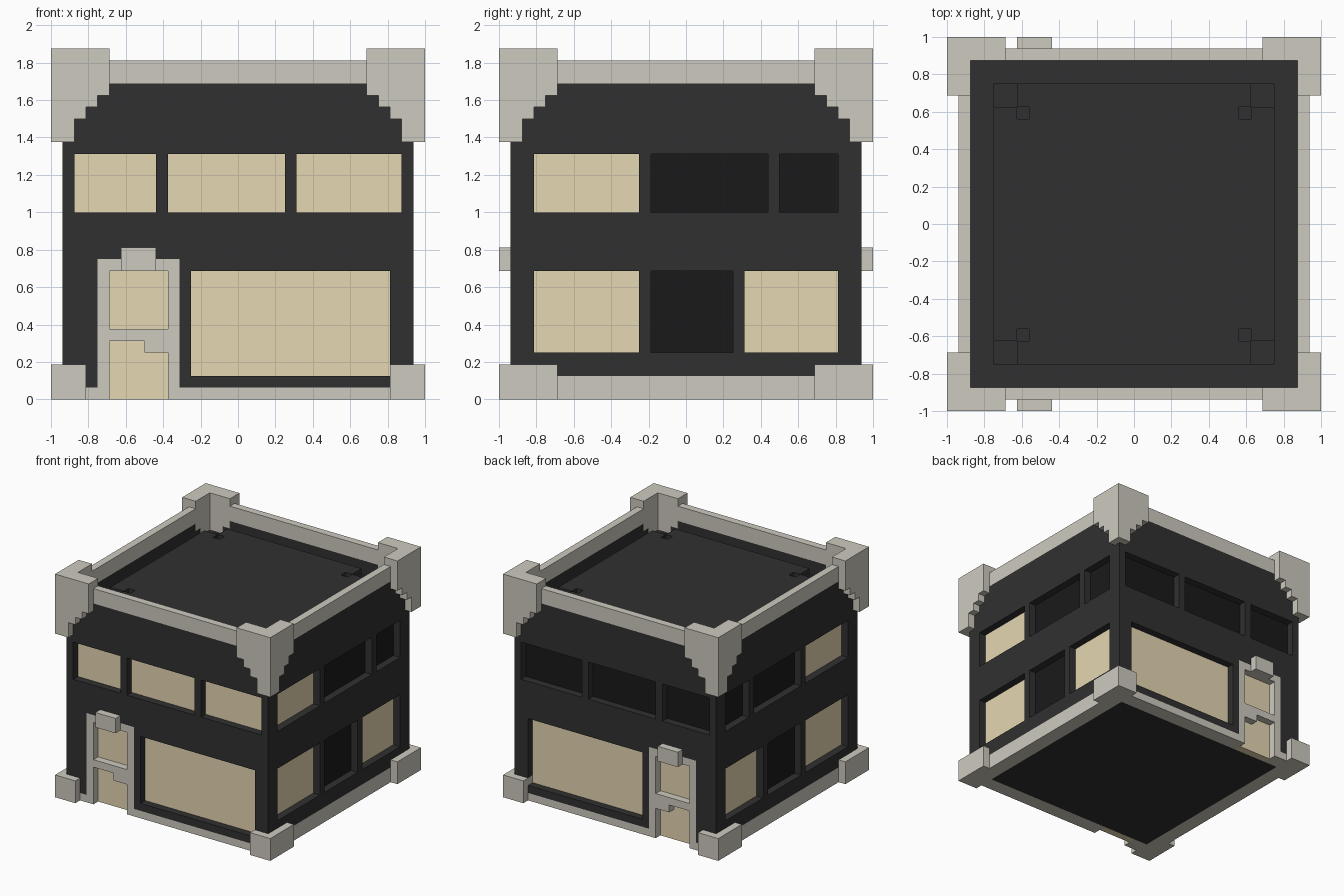
import bpy, bmesh
from mathutils import Vector

if "Cube" in bpy.data.objects:
    bpy.data.objects.remove(bpy.data.objects["Cube"])

W = 0.9375          # outer wall plane
ROOF = 1.6875       # top of the dark walls


def material(name, rgb):
    m = bpy.data.materials.new(name)
    m.diffuse_color = (*rgb, 1)
    m.use_nodes = True
    m.node_tree.nodes["Principled BSDF"].inputs["Base Color"].default_value = m.diffuse_color
    return m


WALL, STONE, LIT, DARK = range(4)
MATS = [material("charcoal_wall", (0.030, 0.030, 0.030)),
        material("pale_stone", (0.615, 0.590, 0.520)),
        material("lit_window", (0.79, 0.68, 0.45)),
        material("dark_window", (0.010, 0.010, 0.010))]


def finish(name, bm, mats):
    me = bpy.data.meshes.new(name)
    bm.to_mesh(me)
    bm.free()
    for m in mats:
        me.materials.append(m)
    ob = bpy.data.objects.new(name, me)
    bpy.context.collection.objects.link(ob)
    return ob


def boxes(name, items, mat):
    """One object made of boxes (x0, x1, y0, y1, z0, z1)."""
    bm = bmesh.new()
    for x0, x1, y0, y1, z0, z1 in items:
        vs = bmesh.ops.create_cube(bm, size=1)["verts"]
        for v in vs:
            v.co = (x1 if v.co.x > 0 else x0, y1 if v.co.y > 0 else y0,
                    z1 if v.co.z > 0 else z0)
    return finish(name, bm, [MATS[mat]])


def four(b):
    """Mirror an area or box (x0, x1, y0, y1, ...) into all four corners."""
    x0, x1, y0, y1, *rest = b
    return [(*sorted((sx * x0, sx * x1)), *sorted((sy * y0, sy * y1)), *rest)
            for sx in (1, -1) for sy in (1, -1)]


def ring(inner, outer, z0, z1, end=None):
    """Square ring of four boxes; end sets the half length of straight runs."""
    a = outer if end is None else end
    b = inner if end is None else end
    return [(-a, a, -outer, -inner, z0, z1), (-a, a, inner, outer, z0, z1),
            (-outer, -inner, -b, b, z0, z1), (inner, outer, -b, b, z0, z1)]


def sheet(name, place, areas, base=None):
    """Flat sheet with recesses; areas are (u0, u1, v0, v1, depth, material)."""
    us = sorted({c for a in areas for c in a[:2]})
    vs = sorted({c for a in areas for c in a[2:4]})
    cell = {}
    for i in range(len(us) - 1):
        for j in range(len(vs) - 1):
            u, v = (us[i] + us[i + 1]) / 2, (vs[j] + vs[j + 1]) / 2
            for u0, u1, v0, v1, d, m in areas:
                if u0 < u < u1 and v0 < v < v1:
                    cell[i, j] = (d, m)
    bm = bmesh.new()
    origin = Vector(place(0, 0, 0))

    def quad(pts, normal, mat):
        n = Vector(place(*normal)) - origin
        f = bm.faces.new([bm.verts.new(place(*p)) for p in pts])
        f.normal_update()
        if f.normal.dot(n) < 0:
            f.normal_flip()
        f.material_index = mat

    for (i, j), (d, m) in cell.items():
        u0, u1, v0, v1 = us[i], us[i + 1], vs[j], vs[j + 1]
        quad([(u0, v0, d), (u1, v0, d), (u1, v1, d), (u0, v1, d)], (0, 0, -1), m)
        # reveals towards the next cell across and the next cell up
        for key, a, b, axis in (((i + 1, j), (u1, v0), (u1, v1), (1, 0)),
                                ((i, j + 1), (u0, v1), (u1, v1), (0, 1))):
            if key in cell and cell[key][0] != d:
                e, m2 = cell[key]
                s = 1 if e > d else -1
                quad([(*a, d), (*b, d), (*b, e), (*a, e)],
                     (axis[0] * s, axis[1] * s, 0), m if e > d else m2)
    bmesh.ops.remove_doubles(bm, verts=bm.verts, dist=1e-4)
    return finish(name, bm, MATS)


D = 0.0625   # window and door recess


def street_side(upper):
    return [(-W, W, 0, ROOF, 0, WALL),
            (-W, W, 0, 0.0625, 0, STONE),
            (-0.25, 0.8125, 0.125, 0.6875, D, LIT),
            (-0.75, -0.3125, 0, 0.75, 0, STONE),            # door frame
            (-0.6875, -0.375, 0.375, 0.6875, D, LIT),
            (-0.6875, -0.375, 0, 0.3125, D, LIT),
            (-0.5, -0.375, 0.25, 0.3125, 0, STONE),
            (-0.875, -0.4375, 1.0, 1.3125, D, upper),
            (-0.375, 0.25, 1.0, 1.3125, D, upper),
            (0.3125, 0.875, 1.0, 1.3125, D, upper)]


side = [(-W, W, 0, ROOF, 0, WALL),
        (-W, W, 0, 0.125, 0, STONE),
        (-0.8125, -0.25, 0.25, 0.6875, D, LIT),
        (-0.1875, 0.25, 0.25, 0.6875, D, DARK),
        (0.3125, 0.8125, 0.25, 0.6875, D, LIT),
        (-0.8125, -0.25, 1.0, 1.3125, D, LIT),
        (-0.1875, 0.4375, 1.0, 1.3125, D, DARK),
        (0.5, 0.8125, 1.0, 1.3125, D, DARK)]

# Four walls with windows and doors
sheet("front_wall", lambda u, z, d: (u, d - W, z), street_side(LIT))
sheet("back_wall", lambda u, z, d: (u, W - d, z), street_side(DARK))
sheet("right_wall", lambda u, z, d: (W - d, u, z), side)
sheet("left_wall", lambda u, z, d: (d - W, u, z), side)

# Stepped corner caps, L-shaped in plan
caps = []
for w, z0, z1 in ((0.125, 1.375, 1.5), (0.1875, 1.5, 1.5625),
                  (0.25, 1.5625, 1.625), (0.3125, 1.625, 1.875)):
    caps += four((1 - w, 1, 0.875, 1, z0, z1))
    if w > 0.125:
        caps += four((0.875, 1, 1 - w, 0.875, z0, z1))
boxes("corner_caps", caps, STONE)

# Parapet, corner footings and door keystones
boxes("parapet", ring(0.875, W, ROOF, 1.8125, 0.6875), STONE)
boxes("corner_footings", four((0.8125, 1, 0.6875, 1, 0, 0.1875)), STONE)
boxes("door_keystones", [(-0.625, -0.4375, -1, -0.875, 0.6875, 0.8125),
                         (-0.625, -0.4375, 0.875, 1, 0.6875, 0.8125)], STONE)

# Roof deck with a gutter around it and notched corners
sheet("roof", lambda u, v, d: (u, v, ROOF - d),
      [(-0.88, 0.88, -0.88, 0.88, 0.125, WALL),
       (-0.75, 0.75, -0.75, 0.75, 0, WALL)]
      + four((0.625, 0.75, 0.625, 0.75, 0.0625, WALL))
      + four((0.5625, 0.625, 0.5625, 0.625, 0.0625, WALL)))
boxes("gutter_wall", ring(0.88, 0.93, 1.55, ROOF), WALL)

# Underside: dark floor, stone rim and the foot of each door
foot = [(-0.6875, -0.375, -0.875, -0.8125, 0, LIT), (-0.6875, -0.375, 0.8125, 0.875, 0, LIT)]
rim = [(-W, W, -0.8125, 0.8125, 0, STONE)]
for v0, v1 in ((-W, -0.8125), (0.8125, W)):
    rim += [(-W, -0.6875, v0, v1, 0, STONE), (-0.375, W, v0, v1, 0, STONE)]
sheet("underside", lambda u, v, d: (u, v, d),
      rim + [(-0.8125, 0.8125, -0.8125, 0.8125, 0, WALL)] + foot)
